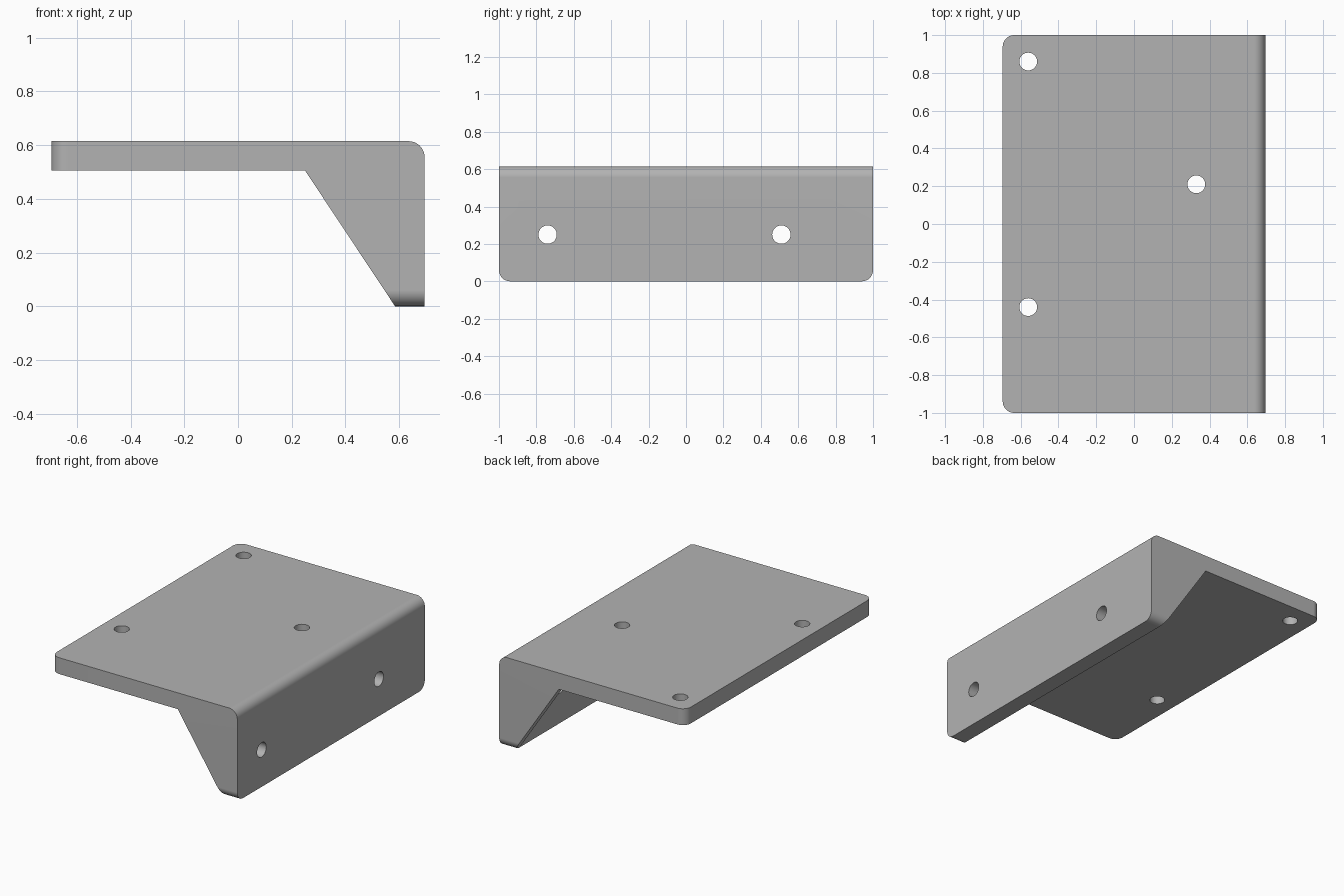
import bpy, bmesh, math
from mathutils import Matrix

cube = bpy.data.objects.get("Cube")
if cube:
    bpy.data.objects.remove(cube, do_unlink=True)

HX, HY = 0.695, 1.0            # half width and half length
TOP, UNDER = 0.615, 0.505      # plate top and underside
INNER = 0.585                  # inner face of the flange
FOOT = 0.25                    # where the gusset meets the plate
RADIUS, RIB = 0.06, 0.06       # corner radius, gusset thickness

grey = bpy.data.materials.new("plain_grey")
grey.use_nodes = True
colour = (0.45, 0.45, 0.45, 1)
grey.diffuse_color = colour
grey.node_tree.nodes["Principled BSDF"].inputs["Base Color"].default_value = colour


def make_object(name, bm):
    bmesh.ops.recalc_face_normals(bm, faces=bm.faces)
    mesh = bpy.data.meshes.new(name)
    bm.to_mesh(mesh)
    bm.free()
    mesh.materials.append(grey)
    obj = bpy.data.objects.new(name, mesh)
    bpy.context.collection.objects.link(obj)
    return obj


def prism(profile, half):
    """Extrude an x-z outline along y, from -half to half."""
    bm = bmesh.new()
    face = bm.faces.new([bm.verts.new((x, -half, z)) for x, z in profile])
    grown = bmesh.ops.extrude_face_region(bm, geom=[face])["geom"]
    verts = [v for v in grown if isinstance(v, bmesh.types.BMVert)]
    bmesh.ops.translate(bm, verts=verts, vec=(0, 2 * half, 0))
    return bm


def cut(obj, cutter):
    cutter.hide_render = True
    mod = obj.modifiers.new("cut", "BOOLEAN")
    mod.operation, mod.solver, mod.object = "DIFFERENCE", "EXACT", cutter
    bpy.ops.object.modifier_apply(modifier=mod.name)
    bpy.data.objects.remove(cutter, do_unlink=True)


def drill(obj, centre, radius, axis):
    bm = bmesh.new()
    turn = Matrix.Rotation(math.pi / 2, 4, "Y") if axis == "X" else Matrix()
    bmesh.ops.create_cone(bm, cap_ends=True, segments=40, radius1=radius,
                          radius2=radius, depth=0.3,
                          matrix=Matrix.Translation(centre) @ turn)
    cut(obj, make_object("drill", bm))


# Solid body: plate, flange and wedge in one outline
bm = prism([(-HX, UNDER), (FOOT, UNDER), (INNER, 0), (HX, 0),
            (HX, TOP), (-HX, TOP)], HY)


def is_rounded(edge):
    a, b = (v.co for v in edge.verts)
    mid, span = (a + b) / 2, b - a
    bend = abs(span.y) > 1 and mid.x > HX - 0.01 and mid.z > UNDER
    plate_corner = abs(span.z) > 0.05 and mid.x < -HX + 0.01
    flange_corner = abs(span.x) > 0.05 and mid.z < 0.01
    return bend or plate_corner or flange_corner


# Rounded bend and free corners
bmesh.ops.bevel(bm, geom=[e for e in bm.edges if is_rounded(e)], offset=RADIUS,
                offset_type="OFFSET", segments=8, profile=0.5, affect="EDGES")
bracket = make_object("angle_bracket", bm)
bpy.ops.object.select_all(action="DESELECT")
bpy.context.view_layer.objects.active = bracket
bracket.select_set(True)

# Hollow the wedge, leaving a thin gusset at each end
pocket = prism([(0, -0.2), (INNER, -0.2), (INNER, UNDER), (0, UNDER)], HY - RIB)
cut(bracket, make_object("pocket", pocket))

# Screw holes through the plate and the flange
for x, y in [(-0.56, 0.86), (-0.56, -0.44), (0.33, 0.21)]:
    drill(bracket, (x, y, 0.56), 0.047, "Z")
for y in (-0.74, 0.51):
    drill(bracket, (0.64, y, 0.25), 0.049, "X")

bpy.ops.object.shade_smooth_by_angle(angle=math.radians(30))
normals = bracket.modifiers.new("even_shading", "WEIGHTED_NORMAL")
normals.keep_sharp = True
